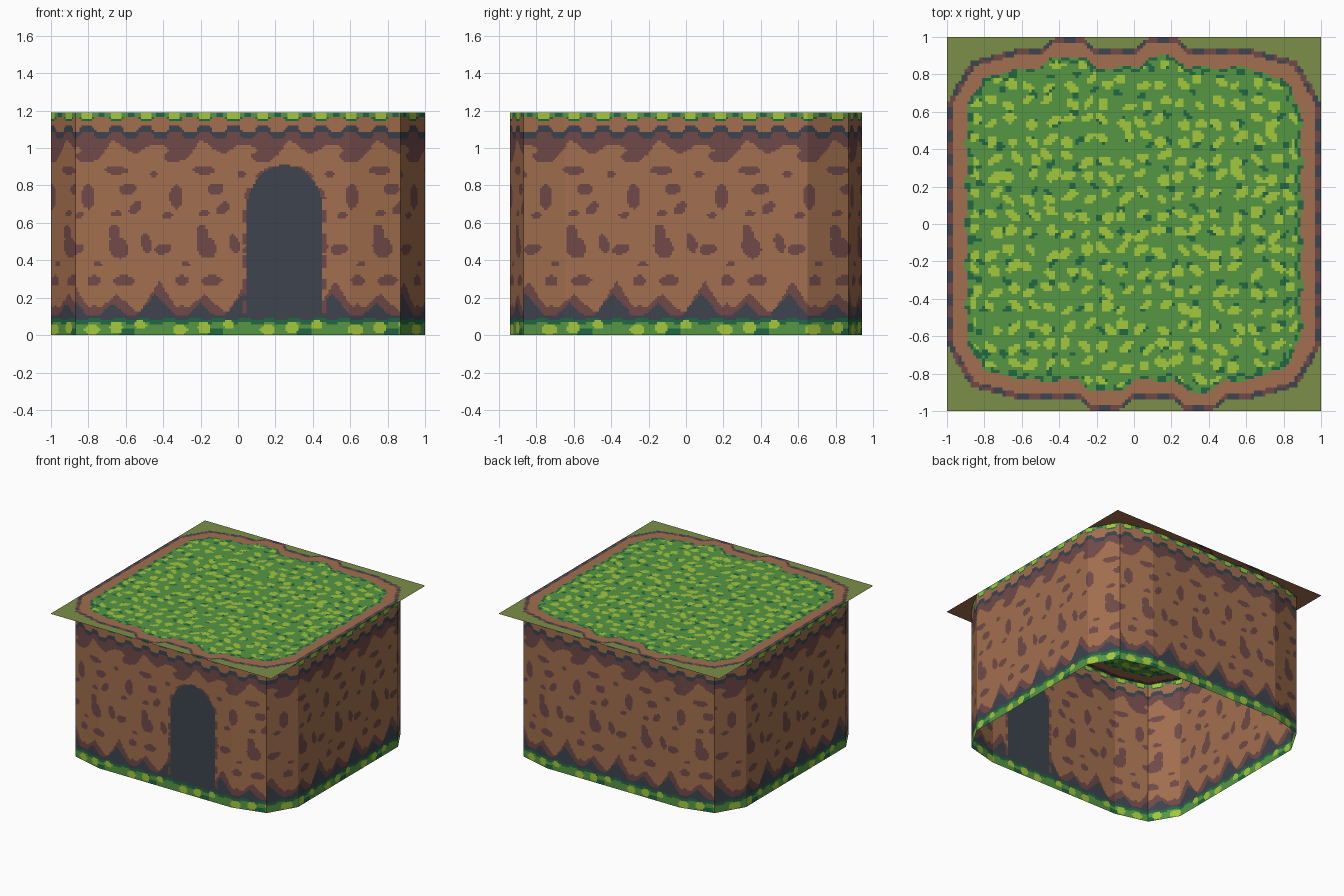
import bpy, bmesh, math, random

if "Cube" in bpy.data.objects:
    bpy.data.objects.remove(bpy.data.objects["Cube"])

random.seed(4)
H = 1.19          # height of the grass top
PERIOD = 0.47     # width of the repeating earth pattern

# ---- materials (sRGB in, linear out) ----
COLOURS = [("grass green", (86, 150, 68)), ("light grass", (164, 200, 60)),
           ("dark grass", (33, 104, 68)), ("earth brown", (162, 111, 78)),
           ("dark earth", (112, 74, 72)), ("slate", (61, 67, 78)),
           ("olive", (123, 142, 72))]
GREEN, LIGHT, DARK, BROWN, PURPLE, SLATE, OLIVE = range(7)


def linear(c):
    c /= 255
    return c / 12.92 if c < 0.04045 else ((c + 0.055) / 1.055) ** 2.4


MATS = []
for mat_name, rgb in COLOURS:
    m = bpy.data.materials.new(mat_name)
    m.diffuse_color = (*[linear(c) for c in rgb], 1)
    m.use_nodes = True
    m.node_tree.nodes["Principled BSDF"].inputs["Base Color"].default_value = m.diffuse_color
    MATS.append(m)


def make_object(name, bm):
    mesh = bpy.data.meshes.new(name)
    bm.to_mesh(mesh)
    bm.free()
    for m in MATS:
        mesh.materials.append(m)
    ob = bpy.data.objects.new(name, mesh)
    bpy.context.collection.objects.link(ob)


def wrap(u, p=PERIOD):
    return (u + p / 2) % p - p / 2


def peak(u, centre, width):
    return max(0, 1 - abs(wrap(u - centre)) / width)


# Dark blotches in one tile: u, z, half width, half height, slant
BLOTCHES = [(.01, .47, .052, .06, -.15), (-.01, .54, .03, .055, -.1), (-.22, .46, .045, .03, .3),
            (-.15, .74, .035, .065, 0), (.06, .78, .045, .03, .2),
            (.0, .88, .06, .022, -.2), (-.17, .95, .045, .03, -.4),
            (0, .65, .03, .016, .2), (.1, .68, .03, .035, .4),
            (.04, .29, .055, .03, .1), (-.12, .29, .035, .03, 0),
            (-.10, .38, .025, .012, 0), (.16, .49, .028, .05, -.2),
            (.2, .86, .025, .015, 0), (-.2, .64, .028, .016, .3)]


def wall_colour(t, z, front, phase):
    u = wrap(t - phase)
    wave = max(-1, min(1, 2.2 * math.cos(6 * math.pi * u / PERIOD)))
    # grass skirt at the foot
    rim = .088 + .01 * math.copysign(1, math.sin(t * 47))
    if z < rim:
        for c, zc, w, h in ((0, .04, .035, .032), (.13, .055, .03, .025), (-.13, .03, .04, .03)):
            if (wrap(u - c) / w) ** 2 + ((z - zc) / h) ** 2 < 1:
                return LIGHT
        if z > rim - .026 or (z < .03 and peak(u, .06, .04) > 0):
            return DARK
        return GREEN
    # doorway on the front
    if front:
        half = .205 if z < .66 else .205 * math.sqrt(max(0, 1 - ((z - .66) / .25) ** 2))
        dx = abs(t - .25)
        if dx < half:
            return SLATE
        ragged = .008 + .014 * math.copysign(1, math.sin(z * 52))
        if dx < half + ragged and z < .93:
            return PURPLE
    # grass hanging over the top edge
    if z > 1.158 - .012 * wave:
        s = abs(wrap(t - phase, PERIOD / 3))
        if s < .03 and z > 1.155:
            return LIGHT
        return DARK if s > .06 or z < 1.165 else GREEN
    # scalloped shadow under the lip
    lip = 1.07 + .018 * wave
    if z > lip + .03:
        return BROWN
    if z > lip:
        return SLATE
    if z > 1.015 - .09 * peak(u, -.12, .1) - .05 * peak(u, .1, .08) + .03 * peak(u, -.02, .05):
        return PURPLE
    # spikes rising from the foot
    if z < .10 + .12 * peak(u, .21, .11) + .07 * peak(u, -.02, .08):
        return SLATE
    if z < .13 + .16 * peak(u, .23, .10) + .09 * peak(u, 0, .10) + .04 * peak(u, -.12, .04):
        return PURPLE
    for c, zc, w, h, slant in BLOTCHES:
        du, dz = wrap(u - c), z - zc
        if ((du - slant * dz) / w) ** 2 + (dz / h) ** 2 < 1:
            return PURPLE
    return BROWN


# ---- earth walls: twelve-sided open shell, cut into small cells ----
FRONT = [(-.87, -.87), (-.6, -.94), (.6, -.94), (.87, -.87)]
RIGHT = [(.87, -.87), (1, -.65), (1, .65), (.87, .87)]
SIDES = [FRONT, RIGHT, [(-x, -y) for x, y in FRONT], [(-x, -y) for x, y in RIGHT]]
CELL = 0.0115
rows = round(H / CELL)
bm = bmesh.new()
for k, side in enumerate(SIDES):
    ring = []
    for (ax, ay), (bx, by) in zip(side, side[1:]):
        n = round(math.hypot(bx - ax, by - ay) / CELL)
        ring += [(ax + (bx - ax) * i / n, ay + (by - ay) * i / n) for i in range(n)]
    ring.append(side[-1])
    sign = 1 if k < 2 else -1
    along = [sign * p[k % 2] for p in ring]
    cols = [[bm.verts.new((x, y, H * j / rows)) for j in range(rows + 1)] for x, y in ring]
    for i in range(len(ring) - 1):
        for j in range(rows):
            f = bm.faces.new((cols[i][j], cols[i + 1][j], cols[i + 1][j + 1], cols[i][j + 1]))
            f.material_index = wall_colour((along[i] + along[i + 1]) / 2, H * (j + .5) / rows,
                                           k == 0, -.18 if k % 2 == 0 else -.13)
bmesh.ops.remove_doubles(bm, verts=bm.verts, dist=0.0005)
make_object("earth_walls", bm)

# ---- grass top: flat square sheet coloured by distance from the wall line ----
N = 128
STEP = 2 / N
OUTLINE = [p for side in SIDES for p in side[:-1]]


def inset(x, y):
    d = 9
    for (ax, ay), (bx, by) in zip(OUTLINE, OUTLINE[1:] + OUTLINE[:1]):
        ex, ey = bx - ax, by - ay
        d = min(d, (ex * (y - ay) - ey * (x - ax)) / math.hypot(ex, ey))
    s = x if y > 0 else -x      # bulges on the front and back edges
    if abs(y) > .7:
        for c in (-.35, .15):
            d += .06 * max(0, min(1, 2 - abs(s - c) / .07))
    return d


# scattered grass tufts
tufts = {}
for kind, gap, size in ((DARK, .125, .019), (LIGHT, .1, .03)):
    count = int(2 / gap)
    for a in range(count):
        for b in range(count):
            cx = -1 + gap * (a + .5 + random.uniform(-.25, .25))
            cy = -1 + gap * (b + .5 + random.uniform(-.25, .25))
            w, h = size * random.uniform(.75, 1.2), size * random.uniform(.75, 1.2)
            slant = random.choice((-.6, 0, .6))
            for i in range(int((cx + .93) / STEP), int((cx + 1.07) / STEP) + 1):
                for j in range(int((cy + .93) / STEP), int((cy + 1.07) / STEP) + 1):
                    dx, dy = -1 + (i + .5) * STEP - cx, -1 + (j + .5) * STEP - cy
                    if ((dx - slant * dy) / w) ** 2 + (dy / h) ** 2 < 1:
                        tufts[i, j] = kind


def top_colour(i, j):
    x, y = -1 + (i + .5) * STEP, -1 + (j + .5) * STEP
    d = inset(x, y)
    if d < 0:
        return OLIVE
    if d < .03:
        return SLATE if (i // 4 + j // 4) % 2 else PURPLE
    edge = .105 + .012 * math.sin(x * 31) * math.cos(y * 29)
    if d < edge:
        return BROWN
    if d < edge + .028:
        return DARK if (i // 3 + j // 3) % 2 else GREEN
    return tufts.get((i, j), GREEN)


bm = bmesh.new()
under = bmesh.new()     # brown underside of the overhanging corners
grid = [[bm.verts.new((-1 + i * STEP, -1 + j * STEP, H)) for j in range(N + 1)] for i in range(N + 1)]
for i in range(N):
    for j in range(N):
        quad = (grid[i][j], grid[i + 1][j], grid[i + 1][j + 1], grid[i][j + 1])
        f = bm.faces.new(quad)
        f.material_index = top_colour(i, j)
        if f.material_index == OLIVE:
            g = under.faces.new([under.verts.new((v.co.x, v.co.y, H - .004)) for v in reversed(quad)])
            g.material_index = BROWN
make_object("grass_top", bm)
bmesh.ops.remove_doubles(under, verts=under.verts, dist=0.0005)
make_object("corner_undersides", under)
